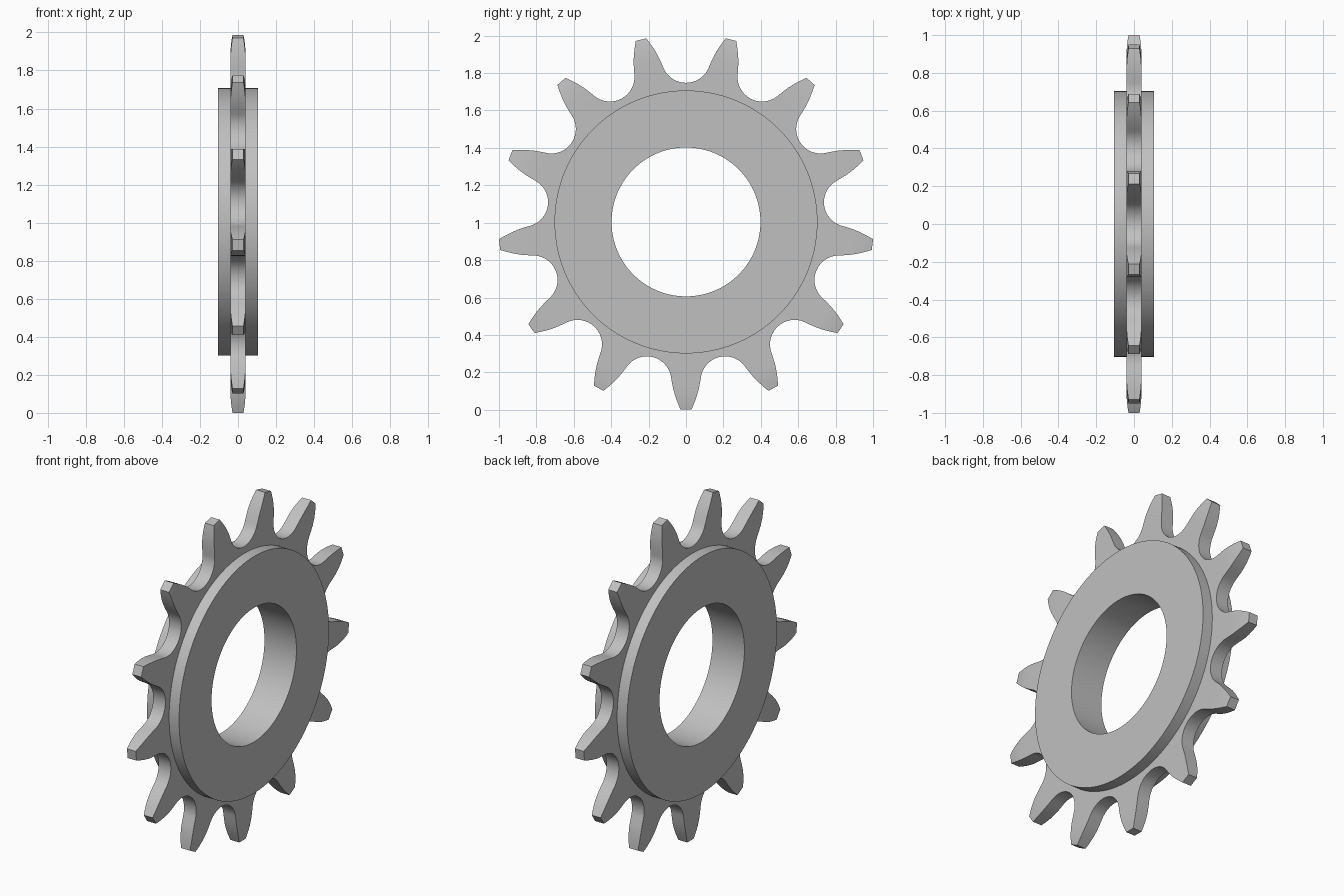
import bpy
import bmesh
from math import sin, cos, tan, pi, radians

cube = bpy.data.objects.get("Cube")
if cube:
    bpy.data.objects.remove(cube, do_unlink=True)

TEETH = 13
CENTRE_Z = 1.004
TIP_R = 1.004
HALF_STEP = pi / TEETH
SEGMENTS = 128

steel = bpy.data.materials.new("plain grey steel")
steel.use_nodes = True
grey = (0.53, 0.53, 0.53, 1)
steel.diffuse_color = grey
steel.node_tree.nodes["Principled BSDF"].inputs["Base Color"].default_value = grey


def finish(name, bm):
    bmesh.ops.remove_doubles(bm, verts=bm.verts, dist=0.0002)
    bmesh.ops.recalc_face_normals(bm, faces=bm.faces)
    mesh = bpy.data.meshes.new(name)
    bm.to_mesh(mesh)
    bm.free()
    mesh.materials.append(steel)
    obj = bpy.data.objects.new(name, mesh)
    obj.location.z = CENTRE_Z
    bpy.context.collection.objects.link(obj)
    bpy.ops.object.select_all(action='DESELECT')
    obj.select_set(True)
    bpy.context.view_layer.objects.active = obj
    bpy.ops.object.shade_smooth_by_angle(angle=radians(30))
    return obj


# Half tooth outline as (distance along tooth, half width): roller seat, then flank
SEAT_C, SEAT_R, SEAT_ARC = 0.875, 0.131, radians(66)
outline = [(0.6, 0.6 * tan(HALF_STEP))]
for i in range(15):
    a = HALF_STEP + SEAT_ARC * i / 14
    outline.append((SEAT_C * cos(HALF_STEP) - SEAT_R * cos(a),
                    SEAT_C * sin(HALF_STEP) - SEAT_R * sin(a)))
outline += [(0.86, 0.075), (0.895, 0.068), (0.93, 0.058),
            (0.958, 0.048), (0.983, 0.038), (TIP_R, 0.029)]


def half_thickness(r):
    # Sides of the tooth curve inwards near the tip
    t = max(0, (r - 0.88) / (TIP_R - 0.88))
    return 0.04 - 0.011 * t * t


# Toothed plate: each tooth is lofted from four-cornered sections
bm = bmesh.new()
for k in range(TEETH):
    a = 2 * pi * k / TEETH
    rows = []
    for r, w in outline:
        h = half_thickness(r)
        rows.append([bm.verts.new((x, r * sin(a) + s * cos(a), -r * cos(a) + s * sin(a)))
                     for x, s in ((-h, -w), (h, -w), (h, w), (-h, w))])
    for i in range(len(rows) - 1):
        lo, hi = rows[i], rows[i + 1]
        for j in range(4):
            if i == 0 and j in (0, 2):
                continue  # neighbouring teeth join here
            n = (j + 1) % 4
            bm.faces.new((lo[j], lo[n], hi[n], hi[j]))
    bm.faces.new(rows[0])
    bm.faces.new(rows[-1])
finish("toothed_plate", bm)

# Hub ring: rectangular section spun around the axle
bm = bmesh.new()
corners = [(-0.105, 0.398), (0.105, 0.398), (0.105, 0.703), (-0.105, 0.703)]
verts = [bm.verts.new((x, 0, r)) for x, r in corners]
edges = [bm.edges.new((verts[i], verts[(i + 1) % 4])) for i in range(4)]
bmesh.ops.spin(bm, geom=verts + edges, cent=(0, 0, 0), axis=(1, 0, 0),
               angle=2 * pi, steps=SEGMENTS)
finish("hub_ring", bm)
